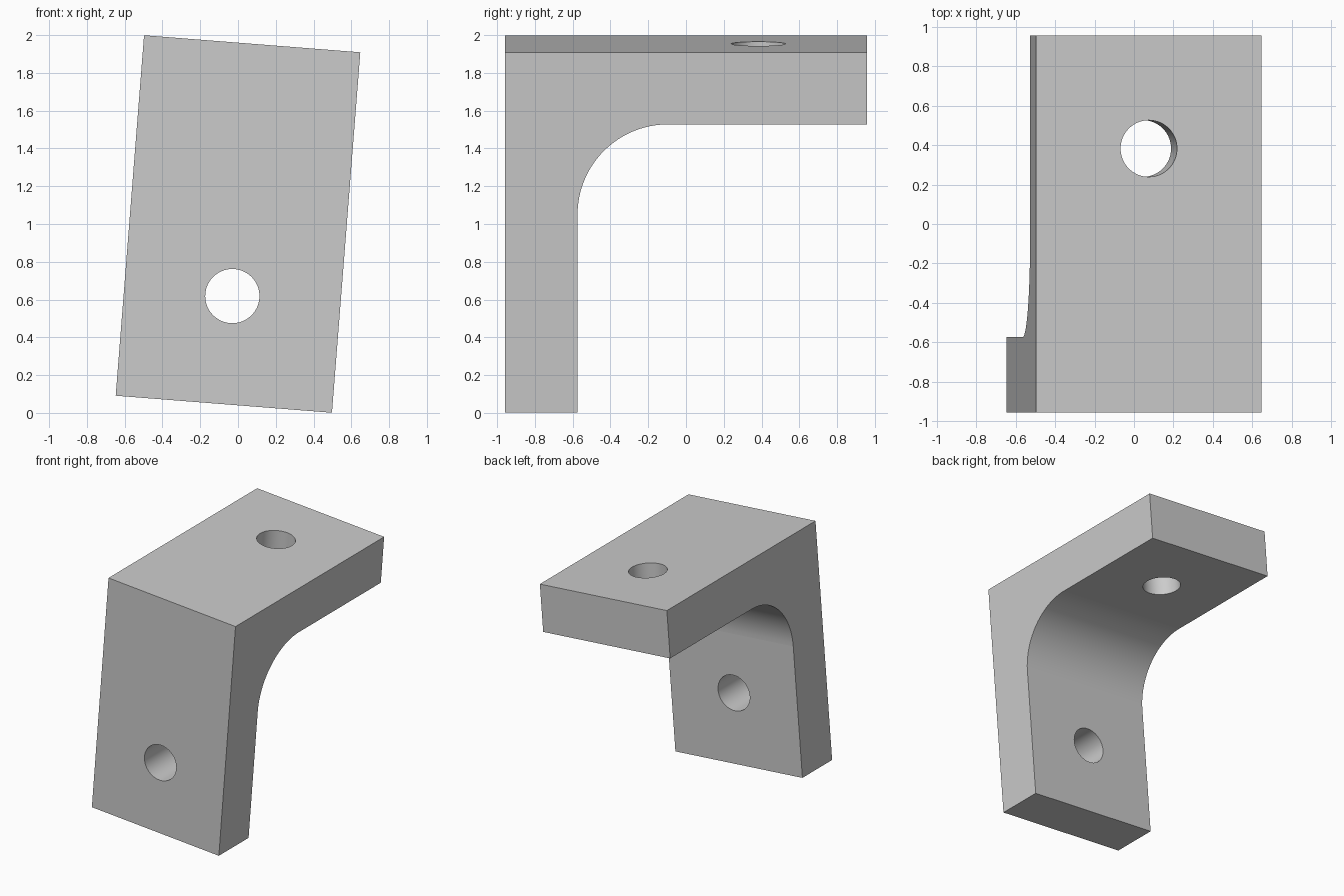
import bpy, bmesh
from math import sin, cos, pi, radians
from mathutils import Matrix

default = bpy.data.objects.get("Cube")
if default:
    bpy.data.objects.remove(default, do_unlink=True)

U = 0.3828               # plate thickness, the module for every size
HALF = 2.5 * U           # half the length of each leg
WIDTH = 3 * U
FILLET = 1.25 * U
HOLE_RADIUS = 0.375 * U
STEPS = 24

# Plain grey finish
grey = bpy.data.materials.new("plain_grey")
grey.use_nodes = True
colour = (0.6, 0.6, 0.6, 1)
grey.diffuse_color = colour
grey.node_tree.nodes["Principled BSDF"].inputs["Base Color"].default_value = colour


def add_object(name, bm):
    bmesh.ops.recalc_face_normals(bm, faces=bm.faces)
    mesh = bpy.data.meshes.new(name)
    bm.to_mesh(mesh)
    bm.free()
    mesh.materials.append(grey)
    obj = bpy.data.objects.new(name, mesh)
    bpy.context.collection.objects.link(obj)
    return obj


# L-shaped side profile with a rounded inner corner, extruded across the width
inner = -HALF + U
cy, cz = inner + FILLET, HALF - U - FILLET
profile = [(-HALF, -HALF), (-HALF, HALF), (HALF, HALF), (HALF, HALF - U)]
for i in range(STEPS + 1):
    a = pi / 2 * (1 + i / STEPS)
    profile.append((cy + FILLET * cos(a), cz + FILLET * sin(a)))
profile.append((inner, -HALF))

bm = bmesh.new()
side = bm.faces.new([bm.verts.new((-WIDTH / 2, y, z)) for y, z in profile])
extruded = bmesh.ops.extrude_face_region(bm, geom=[side])["geom"]
bmesh.ops.translate(bm, vec=(WIDTH, 0, 0),
                    verts=[v for v in extruded if isinstance(v, bmesh.types.BMVert)])
bracket = add_object("angle_bracket", bm)


# One bolt hole through each leg
def drill(name, location, tilt):
    bm = bmesh.new()
    bmesh.ops.create_cone(bm, cap_ends=True, segments=64, radius1=HOLE_RADIUS,
                          radius2=HOLE_RADIUS, depth=1.5 * U,
                          matrix=Matrix.Translation(location) @ Matrix.Rotation(tilt, 4, "X"))
    cutter = add_object(name, bm)
    cutter.hide_render = True
    cut = bracket.modifiers.new(name, "BOOLEAN")
    cut.operation = "DIFFERENCE"
    cut.solver = "EXACT"
    cut.object = cutter
    bpy.context.view_layer.objects.active = bracket
    bpy.ops.object.modifier_apply(modifier=name)
    bpy.data.objects.remove(cutter, do_unlink=True)


drill("upright_hole", (0, -2 * U, -U), pi / 2)
drill("shelf_hole", (0, U, 2 * U), 0)

# Narrow strips belong to the fillet and the holes; large faces stay flat
for face in bracket.data.polygons:
    face.use_smooth = face.area < 0.08

# The whole bracket leans sideways and rests on its lowest corner
bracket.rotation_euler.y = radians(4.5)
bracket.location.z = 1
